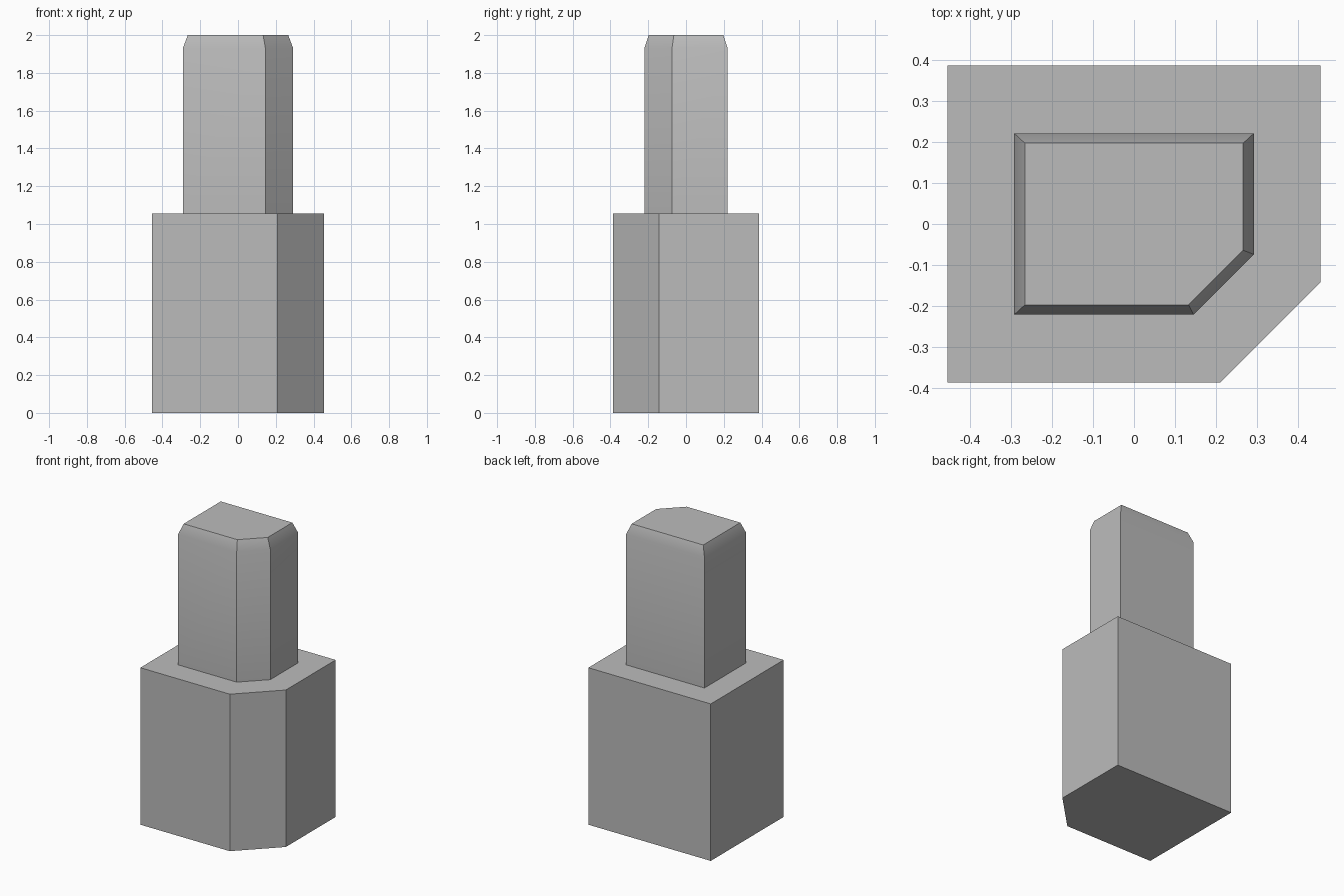
import bpy
import bmesh
from math import radians

cube = bpy.data.objects.get("Cube")
if cube:
    bpy.data.objects.remove(cube, do_unlink=True)

grey = bpy.data.materials.new("plain grey")
grey.use_nodes = True
colour = (0.5, 0.5, 0.5, 1)
grey.diffuse_color = colour
grey.node_tree.nodes["Principled BSDF"].inputs["Base Color"].default_value = colour


def outline(hx, hy, cut):
    """Rectangle with its front left corner cut off at 45 degrees."""
    return [(-hx, -hy), (hx - cut, -hy), (hx, cut - hy), (hx, hy), (-hx, hy)]


def loft(name, sections, bottom_cap):
    """Skin a stack of (height, outline) sections and cap the top."""
    bm = bmesh.new()
    rings = [[bm.verts.new((x, y, z)) for x, y in pts] for z, pts in sections]
    for low, high in zip(rings, rings[1:]):
        for i in range(len(low)):
            j = (i + 1) % len(low)
            bm.faces.new((low[i], low[j], high[j], high[i]))
    bm.faces.new(rings[-1])
    if bottom_cap:
        bm.faces.new(reversed(rings[0]))
    mesh = bpy.data.meshes.new(name)
    bm.to_mesh(mesh)
    bm.free()
    mesh.materials.append(grey)
    obj = bpy.data.objects.new(name, mesh)
    bpy.context.collection.objects.link(obj)
    bpy.ops.object.select_all(action="DESELECT")
    obj.select_set(True)
    bpy.context.view_layer.objects.active = obj
    bpy.ops.object.shade_smooth_by_angle(angle=radians(30))
    return obj


# Wide lower block
base_top = 1.055
base = outline(0.455, 0.387, 0.245)
loft("base_block", [(0, base), (base_top, base)], True)

# Narrow upper block with a tapered rim, open where it meets the base
tower = outline(0.292, 0.221, 0.147)
rim = outline(0.266, 0.197, 0.133)
loft("upper_block", [(base_top, tower), (1.93, tower), (2, rim)], False)
